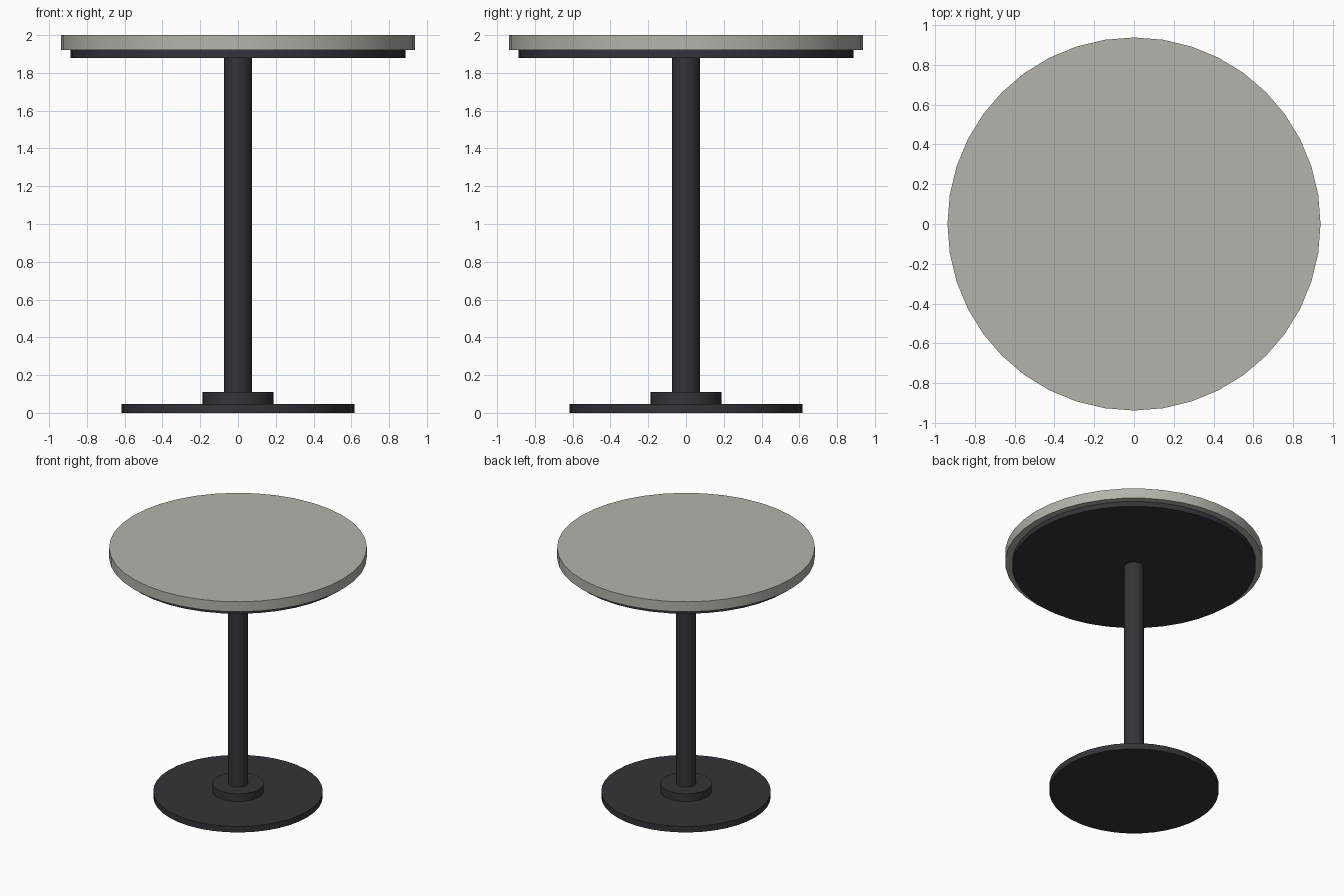
import bpy

cube = bpy.data.objects.get("Cube")
if cube:
    bpy.data.objects.remove(cube, do_unlink=True)


def material(name, color):
    mat = bpy.data.materials.new(name)
    mat.use_nodes = True
    mat.diffuse_color = color
    mat.node_tree.nodes["Principled BSDF"].inputs["Base Color"].default_value = color
    return mat


def disc(name, radius, bottom, top, mat, sides=40):
    bpy.ops.mesh.primitive_cylinder_add(
        vertices=sides, radius=radius, depth=top - bottom,
        location=(0, 0, (top + bottom) / 2))
    obj = bpy.context.object
    obj.name = name
    obj.data.materials.append(mat)
    bpy.ops.object.shade_smooth_by_angle()
    return obj


stone = material("warm grey stone", (0.46, 0.45, 0.41, 1))
metal = material("charcoal metal", (0.035, 0.034, 0.042, 1))

# Pedestal, from the floor up
disc("base_plate", 0.616, 0, 0.048, metal)
disc("base_collar", 0.187, 0.048, 0.11, metal)
disc("column", 0.073, 0.11, 1.88, metal)

# Support plate and round top
disc("support_plate", 0.886, 1.88, 1.92, metal)
disc("table_top", 0.937, 1.92, 2, stone)
